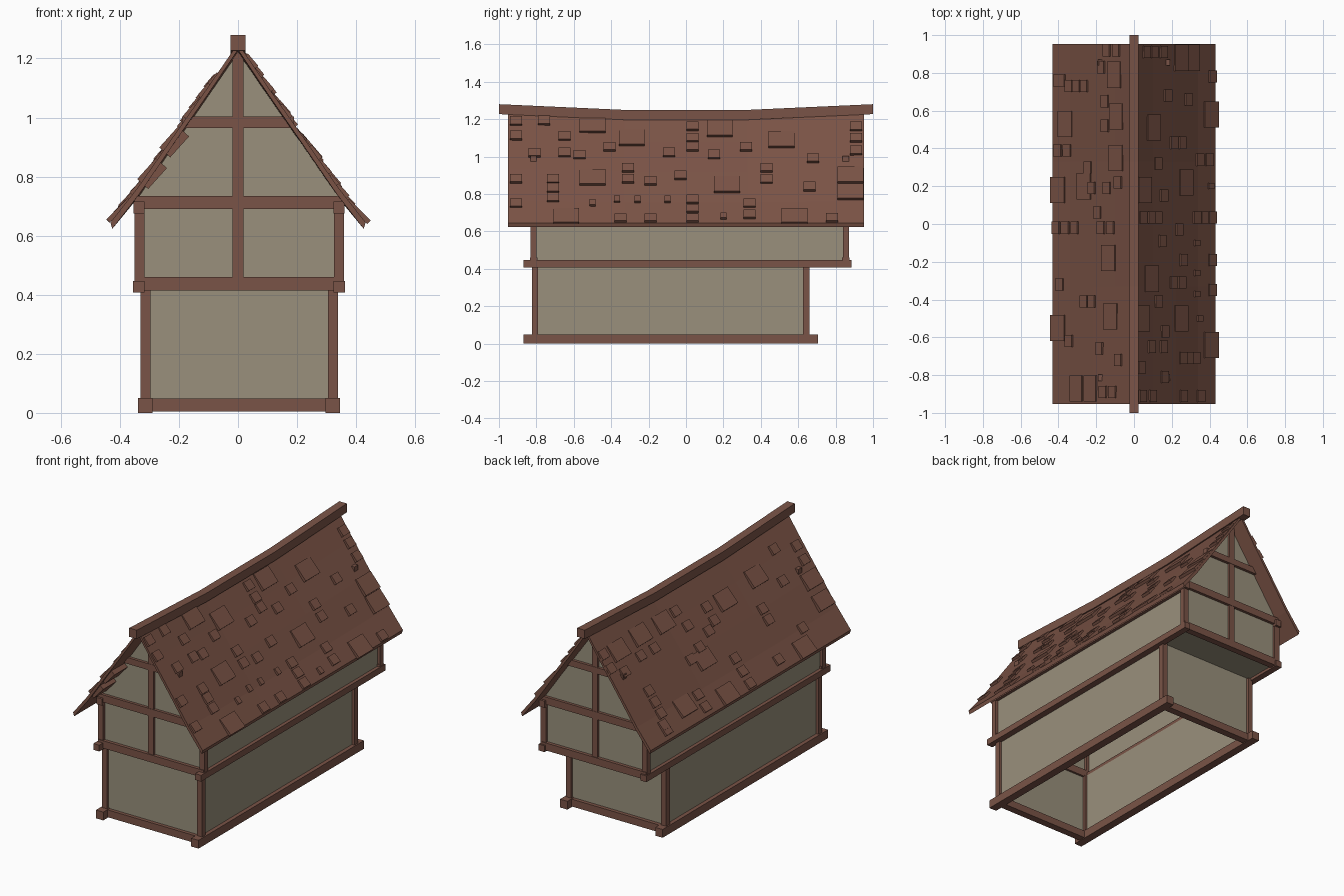
import bpy, bmesh, math
from mathutils import Matrix, Vector

if "Cube" in bpy.data.objects:
    bpy.data.objects.remove(bpy.data.objects["Cube"])


def material(name, rgb):
    m = bpy.data.materials.new(name)
    m.diffuse_color = (*rgb, 1)
    m.use_nodes = True
    m.node_tree.nodes["Principled BSDF"].inputs["Base Color"].default_value = m.diffuse_color
    return m


TIMBER = material("timber_brown", (0.195, 0.088, 0.063))
ROOF = material("roof_brown", (0.195, 0.086, 0.060))
PLASTER = material("plaster_beige", (0.32, 0.28, 0.20))
CX = 0.004  # slight sideways offset of the wall frame


def finish(bm, name, mat):
    bmesh.ops.recalc_face_normals(bm, faces=bm.faces[:])
    me = bpy.data.meshes.new(name)
    bm.to_mesh(me)
    bm.free()
    me.materials.append(mat)
    ob = bpy.data.objects.new(name, me)
    bpy.context.collection.objects.link(ob)
    return ob


def beam(name, x, y, z, mat=TIMBER):
    """Axis-aligned box from (min, max) pairs."""
    bm = bmesh.new()
    size = [b - a for a, b in (x, y, z)]
    mid = [(a + b) / 2 for a, b in (x, y, z)]
    bmesh.ops.create_cube(bm, size=1, matrix=Matrix.Translation(mid) @ Matrix.Diagonal((*size, 1)))
    return finish(bm, name, mat)


# Plaster shell: lower storey, overhang ledge, upper storey and gables
bm = bmesh.new()


def ring(hx, y0, y1, z):
    return [bm.verts.new((CX + sx * hx, y, z)) for sx, y in ((-1, y0), (1, y0), (1, y1), (-1, y1))]


rings = [ring(0.318, -0.808, 0.643, 0.02), ring(0.318, -0.808, 0.643, 0.425),
         ring(0.338, -0.815, 0.855, 0.425), ring(0.338, -0.815, 0.855, 0.735)]
for a, b in zip(rings, rings[1:]):
    for i in range(4):
        j = (i + 1) % 4
        bm.faces.new((a[i], a[j], b[j], b[i]))
top = rings[-1]
for i, j, y in ((0, 1, -0.815), (2, 3, 0.855)):
    bm.faces.new((top[i], top[j], bm.verts.new((0, y, 1.22))))
finish(bm, "plaster_walls", PLASTER)

# Long side beams and corner posts, mirrored left and right
for s, side in ((-1, "left"), (1, "right")):
    def span(a, b):
        return tuple(sorted((CX + s * a, CX + s * b)))
    beam(side + "_ground_beam", span(0.293, 0.342), (-0.87, 0.705), (0, 0.05))
    beam(side + "_floor_beam", span(0.320, 0.359), (-0.87, 0.885), (0.408, 0.446))
    beam(side + "_wall_plate", span(0.320, 0.357), (-0.845, 0.885), (0.675, 0.715))
    for y in (-0.807, 0.643):
        beam(side + "_lower_post", span(0.301, 0.334), (y - 0.017, y + 0.017), (0.03, 0.42))
    for y in (-0.815, 0.855):
        beam(side + "_upper_post", span(0.321, 0.355), (y - 0.016, y + 0.016), (0.42, 0.73))

# Cross beams and centre posts of both ends
for y, end in ((-0.807, "front"), (0.643, "back")):
    beam(end + "_ground_crossbeam", (CX - 0.30, CX + 0.30), (y - 0.022, y + 0.022), (0.004, 0.048))
for y, end in ((-0.815, "front"), (0.855, "back")):
    d = (y - 0.017, y + 0.017)
    beam(end + "_floor_crossbeam", (CX - 0.35, CX + 0.35), (y - 0.02, y + 0.02), (0.415, 0.46))
    beam(end + "_tie_beam", (CX - 0.35, CX + 0.35), d, (0.69, 0.735))
    beam(end + "_collar_beam", (-0.19, 0.19), d, (0.965, 1.003))
    beam(end + "_centre_post", (-0.018, 0.018), (y - 0.015, y + 0.015), (0.45, 1.225))

# Sagging roof: swept cross-section with a flared eave
PROFILE = [(0, 1.252), (0.1, 1.106), (0.22, 0.935), (0.34, 0.762), (0.432, 0.645)]


def sag(y):
    return 0.032 * min(1, max(0, (0.97 - abs(y)) / 0.64))


def roof_z(x, y):
    x = abs(x)
    for (x0, z0), (x1, z1) in zip(PROFILE, PROFILE[1:]):
        if x <= x1 or x1 == PROFILE[-1][0]:
            z = z0 + (z1 - z0) * (x - x0) / (x1 - x0)
            return z - sag(y) * (1 - x / 0.432)


def sweep(name, section, ys, mat):
    """Skin a list of cross-sections along y; section(y) gives (x, z) points."""
    bm = bmesh.new()
    rows = [[bm.verts.new((x, y, z)) for x, z in section(y)] for y in ys]
    n = len(rows[0])
    for a, b in zip(rows, rows[1:]):
        for i in range(n):
            j = (i + 1) % n
            bm.faces.new((a[i], a[j], b[j], b[i]))
    bm.faces.new(rows[0])
    bm.faces.new(rows[-1])
    return finish(bm, name, mat)


def roof_section(y):
    xs = [-p[0] for p in PROFILE[:0:-1]] + [p[0] for p in PROFILE]
    upper = [(x, roof_z(x, y)) for x in xs]
    return upper + [(x * 0.985, z - 0.022) for x, z in reversed(upper)]


def ridge_section(y):
    t = sag(y) * 0.95
    return [(-0.025, 1.227 - t), (0.025, 1.227 - t), (0.025, 1.28 - t), (-0.025, 1.28 - t)]


sweep("roof", roof_section, (-0.953, -0.33, 0.33, 0.953), ROOF)
sweep("ridge_beam", ridge_section, (-1, -0.33, 0.33, 1), TIMBER)


# Raised shingles, each tilted so its lower edge stands proud
def shingle(bm, x, y, width, length, thick=0.016, tilt=0.10, lift=0.004):
    s = 1 if x > 0 else -1
    down = Vector((0.04 * s, 0, roof_z(abs(x) + 0.02, y) - roof_z(abs(x) - 0.02, y))).normalized()
    out = Vector((-down.z * s, 0, down.x * s))
    down, out = (down * math.cos(tilt) + out * math.sin(tilt),
                 out * math.cos(tilt) - down * math.sin(tilt))
    rot = Matrix((down, out.cross(down), out)).transposed().to_4x4()
    pos = Vector((x, y, roof_z(x, y))) + out * lift
    bmesh.ops.create_cube(bm, size=1, matrix=Matrix.Translation(pos) @ rot
                          @ Matrix.Diagonal((length, width, thick, 1)))


def x_at(z, y):
    """Distance from the ridge where the roof has height z."""
    return next(i / 500 for i in range(217) if roof_z(i / 500, y) <= z or i == 212)


SMALL, LARGE = (0.064, 0.055), (0.138, 0.105)
# right slope, as y: heights of the shingles in that column
right_small = {-0.91: (1.19, 1.11, 0.88, 0.75), -0.76: (1.19,), -0.65: (1.11, 1.02),
               0.035: (1.16, 1.10, 1.05, 0.77, 0.72, 0.67), 0.91: (1.16, 1.10, 1.03),
               -0.41: (1.05,), 0.32: (1.05,), -0.81: (1.02,), -0.57: (1.01,), -0.09: (1.02,),
               0.15: (1.01,), 0.68: (0.99,), -0.31: (0.94, 0.88), 0.43: (0.94, 0.88),
               -0.71: (0.88, 0.83, 0.78), -0.19: (0.87, 0.67), -0.03: (0.90,), 0.66: (0.84,),
               0.34: (0.75, 0.69), -0.35: (0.67,), 0.78: (0.67,)}
right_tiny = [(-0.37, 0.77), (-0.26, 0.77), (-0.10, 0.77), (-0.50, 0.75), (0.20, 0.68)]
right_large = [(-0.5, 1.17), (-0.29, 1.10), (0.18, 1.15), (0.51, 1.09), (-0.5, 0.89),
               (0.22, 0.85), (0.88, 0.90), (0.88, 0.81), (-0.64, 0.68), (0.58, 0.68)]
bm = bmesh.new()
for y, heights in right_small.items():
    for z in heights:
        shingle(bm, x_at(z, y), y, *SMALL)
for y, z in right_tiny:
    shingle(bm, x_at(z, y), y, 0.032, 0.04)
for y, z in right_large:
    shingle(bm, x_at(z, y), y, *LARGE)
finish(bm, "right_shingles", ROOF)

# left slope, as (distance from ridge, y)
left_small = [(0.17, 0.83), (0.34, 0.73), (0.30, 0.73), (0.26, 0.73), (0.15, 0.65), (0.09, 0.92),
              (0.14, 0.92), (0.40, 0.76), (0.38, 0.76), (0.40, 0.39), (0.35, 0.39), (0.22, 0.19),
              (0.14, 0.19), (0.15, 0.52), (0.41, -0.02), (0.36, -0.02), (0.31, -0.02),
              (0.12, -0.02), (0.17, -0.02), (0.39, -0.32), (0.26, -0.41), (0.22, -0.41),
              (0.34, -0.62), (0.18, -0.66), (0.08, -0.72), (0.16, -0.89), (0.11, -0.89),
              (0.19, 0.06), (0.08, 0.22), (0.24, 0.30)]
left_large = [(0.10, 0.79), (0.36, 0.53), (0.09, 0.57), (0.09, 0.35), (0.13, -0.18),
              (0.40, -0.55), (0.12, -0.49), (0.26, 0.20), (0.40, 0.18)]
bm = bmesh.new()
for x, y in left_small:
    shingle(bm, -x, y, *SMALL)
for x, y in left_large:
    shingle(bm, -x, y, *LARGE)
# two thick shingles at the front that cut through the roof
for x in (0.225, 0.30):
    shingle(bm, -x, -0.87, 0.138, 0.095, 0.05, 0.12, -0.012)
finish(bm, "left_shingles", ROOF)
